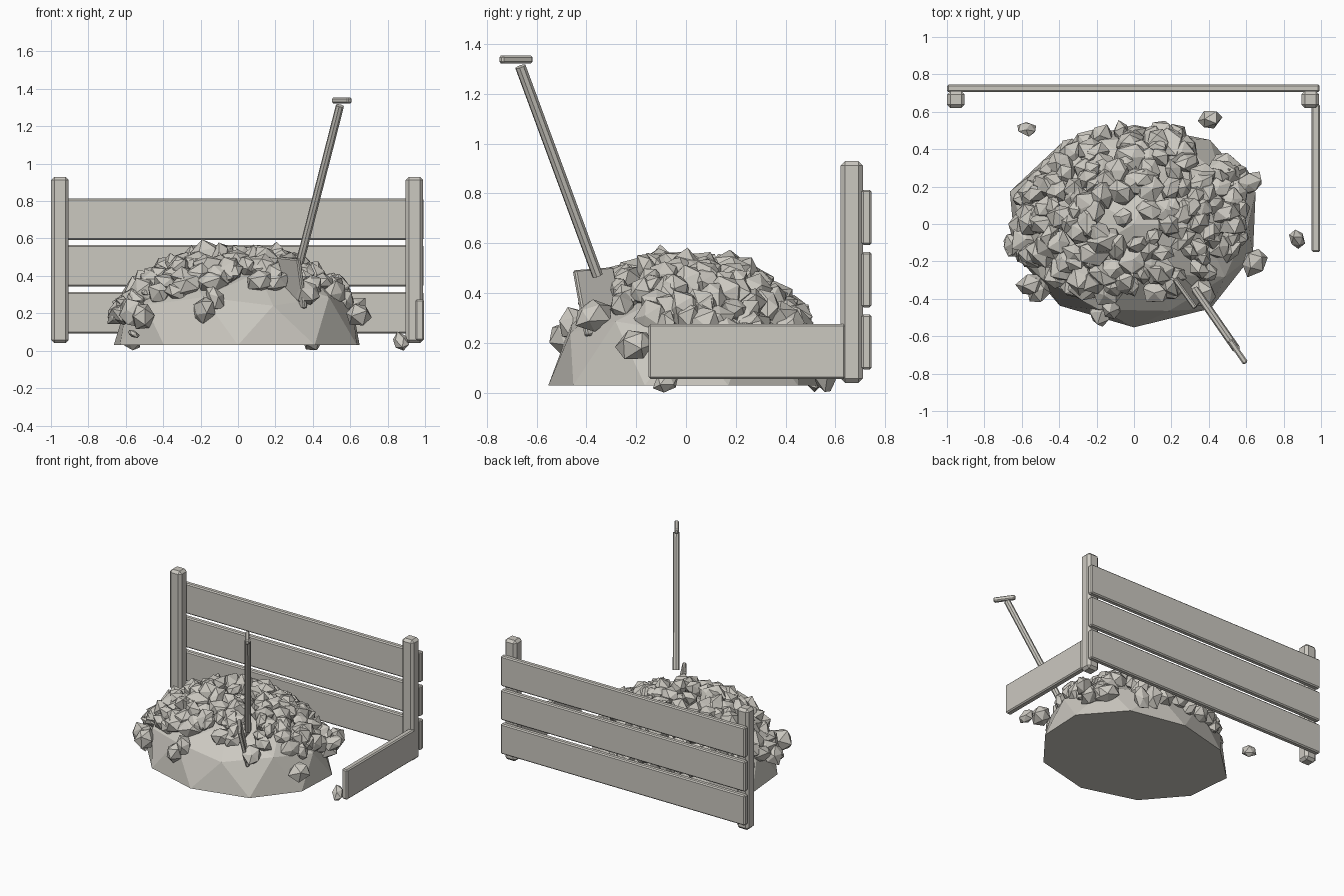
import bpy, bmesh, math, random
from mathutils import Vector, Matrix

if "Cube" in bpy.data.objects:
    bpy.data.objects.remove(bpy.data.objects["Cube"])

random.seed(11)
stone = bpy.data.materials.new("warm_grey")
stone.diffuse_color = (0.60, 0.58, 0.53, 1)
stone.use_nodes = True
stone.node_tree.nodes["Principled BSDF"].inputs["Base Color"].default_value = stone.diffuse_color


def finish(name, bm):
    """Turn a bmesh into a named flat-shaded object."""
    me = bpy.data.meshes.new(name)
    bmesh.ops.recalc_face_normals(bm, faces=bm.faces)
    bm.to_mesh(me)
    bm.free()
    me.materials.append(stone)
    ob = bpy.data.objects.new(name, me)
    bpy.context.collection.objects.link(ob)
    return ob


def bevel(ob, width):
    mod = ob.modifiers.new("edge_bevel", 'BEVEL')
    mod.width = width
    mod.segments = 1


def box(name, lo, hi, width):
    lo, hi = Vector(lo), Vector(hi)
    bm = bmesh.new()
    bmesh.ops.create_cube(bm, size=1, matrix=Matrix.Translation((lo + hi) / 2)
                          @ Matrix.Diagonal((*(hi - lo), 1)))
    ob = finish(name, bm)
    bevel(ob, width)
    return ob


def oriented_box(name, centre, axes, size, width):
    """Box with its local axes along the given directions."""
    rot = Matrix([Vector(a).normalized() for a in axes]).transposed().to_4x4()
    bm = bmesh.new()
    bmesh.ops.create_cube(bm, size=1, matrix=Matrix.Translation(centre) @ rot
                          @ Matrix.Diagonal((*size, 1)))
    ob = finish(name, bm)
    bevel(ob, width)
    return ob


# Fence: two posts, three back planks, one short side board
box("left_post", (-1.0, 0.62, 0.04), (-0.905, 0.71, 0.93), 0.018)
box("right_post", (0.895, 0.62, 0.04), (0.99, 0.71, 0.93), 0.018)
for i in range(3):
    z = 0.093 + 0.25 * i
    box("back_plank", (-1.0, 0.705, z), (0.993, 0.745, z + 0.222), 0.008)
box("side_board", (0.95, -0.15, 0.055), (0.995, 0.64, 0.275), 0.008)

# Mound: upper half of a faceted ball with a flat floor
bm = bmesh.new()
bmesh.ops.create_icosphere(bm, subdivisions=2, radius=1)
bmesh.ops.delete(bm, geom=[v for v in bm.verts if v.co.z < -0.05], context='VERTS')
bmesh.ops.holes_fill(bm, edges=[e for e in bm.edges if e.is_boundary], sides=0)
for v in bm.verts:
    k = random.uniform(0.97, 1.04)
    floor = abs(v.co.z) < 0.05
    v.co = Vector((v.co.x * 0.68 * k, v.co.y * 0.545 * k,
                   0.03 if floor else 0.03 + v.co.z * 0.47 * k))
finish("mound", bm)


def add_rock(bm, centre, r):
    """One irregular twenty-sided lump."""
    rot = Matrix.Rotation(random.uniform(0, 6.28), 4,
                          Vector([random.uniform(-1, 1) for _ in range(3)]).normalized())
    scale = Matrix.Diagonal((random.uniform(0.95, 1.25), random.uniform(0.85, 1.1),
                             random.uniform(0.65, 0.9), 1))
    new = bmesh.ops.create_icosphere(bm, subdivisions=1, radius=r)["verts"]
    for v in new:
        v.co = Vector(centre) + rot @ (scale @ (v.co * random.uniform(0.82, 1.15)))


# Rubble spread in a spiral over the mound, leaving the front skirt bare
bm = bmesh.new()
count = 190
for i in range(count):
    h = 0.99 - 0.67 * i / count + random.uniform(-0.03, 0.01)
    a = i * 2.39996 + random.uniform(-0.2, 0.2)
    front = max(0.0, math.cos(a + math.radians(75)))
    if h < 0.32 + 0.38 * front:
        continue
    ring = math.sqrt(max(0.0, 1 - h * h))
    add_rock(bm, (0.66 * ring * math.cos(a), 0.52 * ring * math.sin(a),
                  0.03 + 0.49 * h), random.uniform(0.06, 0.088))
# Lower lumps clinging to the skirt
for x, y, z in [(-0.18, -0.48, 0.22), (-0.12, -0.45, 0.28), (0.37, -0.37, 0.31),
                (-0.55, -0.33, 0.20), (-0.64, -0.10, 0.20), (-0.51, -0.35, 0.19),
                (0.64, -0.20, 0.19), (0.62, 0.22, 0.24)]:
    add_rock(bm, (x, y, z), 0.075)
finish("rubble", bm)

# Fallen rocks on the ground
for x, y, z, r in [(0.87, -0.08, 0.047, 0.052), (-0.57, 0.51, 0.055, 0.054),
                   (0.40, 0.56, 0.08, 0.078), (-0.56, -0.30, 0.09, 0.03)]:
    bm = bmesh.new()
    add_rock(bm, (x, y, z), r)
    low = min(v.co.z for v in bm.verts)
    if low < 0:
        bmesh.ops.translate(bm, verts=bm.verts, vec=(0, 0, -low))
    finish("fallen_rock", bm)

# Shovel shaft: slim eight-sided rod
a, b = Vector((0.33, -0.355, 0.47)), Vector((0.545, -0.665, 1.31))
bm = bmesh.new()
bmesh.ops.create_cone(bm, cap_ends=True, segments=8, radius1=0.022, radius2=0.022,
                      depth=(b - a).length, matrix=Matrix.Translation((a + b) / 2)
                      @ (b - a).to_track_quat('Z', 'Y').to_matrix().to_4x4())
finish("shovel_shaft", bm)

# Shovel grip and blade, both in line with the lean of the shaft
lean = Vector((0.57, -0.82, 0)).normalized()
side = Vector((-lean.y, lean.x, 0))
up = Vector((0, 0, 1))
oriented_box("shovel_grip", (0.555, -0.683, 1.338), (lean, side, up),
             (0.15, 0.03, 0.032), 0.007)
down = Vector((0.14, 0.18, -1)).normalized()
normal = lean.cross(down).normalized()
width_dir = down.cross(normal)
oriented_box("shovel_blade", (0.29, -0.35, 0.365), (width_dir, normal, down),
             (0.19, 0.025, 0.27), 0.006)
